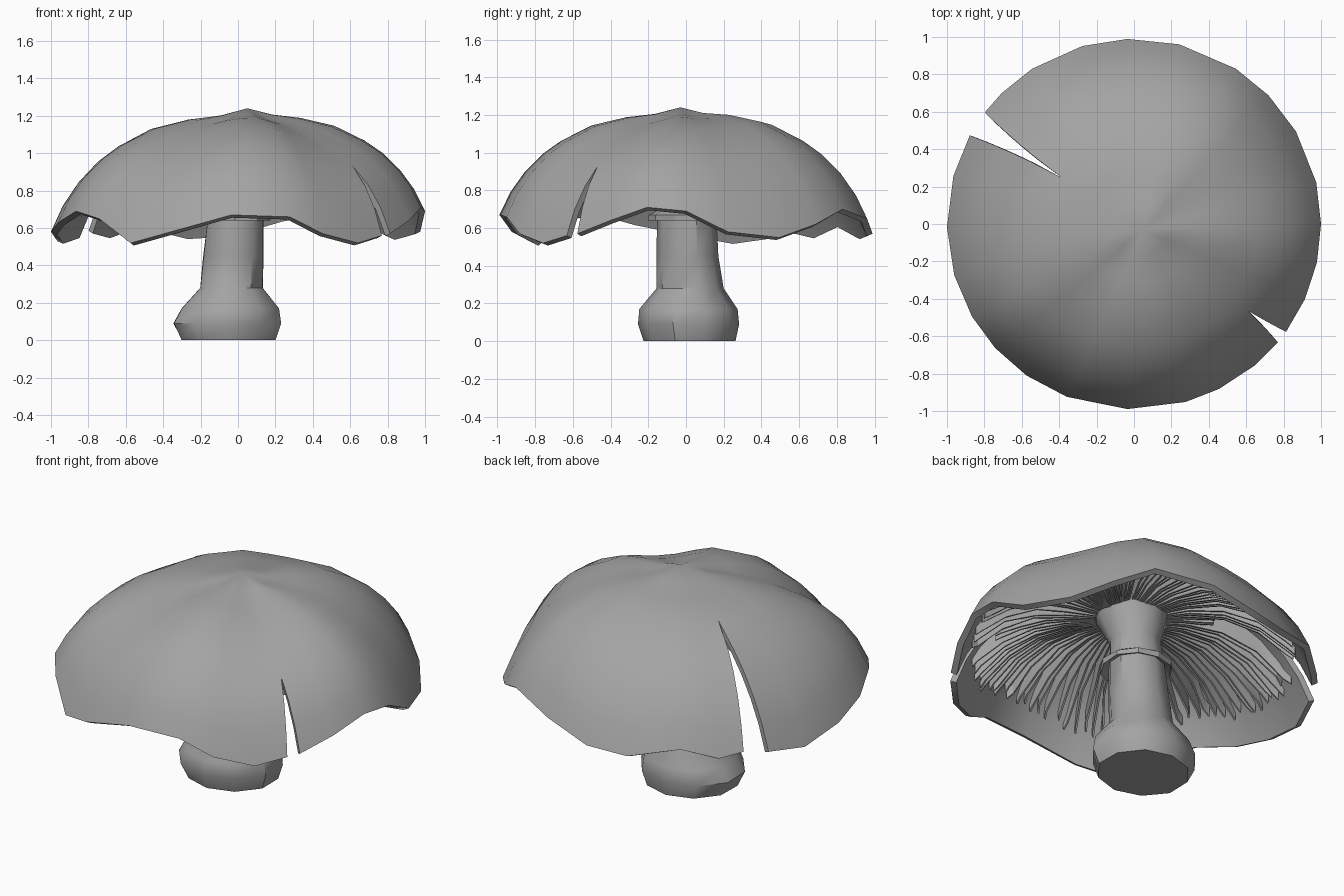
import bpy, bmesh, math, random
from math import cos, sin, exp, radians, pi

random.seed(4)
if "Cube" in bpy.data.objects:
    bpy.data.objects.remove(bpy.data.objects["Cube"])

grey = bpy.data.materials.new("mushroom grey")
grey.use_nodes = True
grey.diffuse_color = (0.37, 0.37, 0.37, 1)
grey.node_tree.nodes["Principled BSDF"].inputs["Base Color"].default_value = (0.37, 0.37, 0.37, 1)

# Wavy rim: angle in degrees and height
RIM = [(0, .69), (13, .58), (30, .55), (44, .62), (57, .7), (76, .65), (92, .57),
       (106, .555), (123, .62), (135, .56), (143, .585), (151.4, .56), (165, .53),
       (181, .58), (196, .63), (210, .69), (222, .65), (235, .52), (249, .58),
       (268, .67), (286, .66), (297, .57), (310, .52), (320.3, .56), (324.4, .57),
       (336, .64), (348, .71)]
# Dome profile: radius and fraction of the drop from apex to rim
DOME = [(0, 0), (.14, .06), (.3, .09), (.49, .165), (.66, .31), (.76, .43),
        (.86, .6), (.94, .79), (1, 1)]
# Soft hollows and swellings of the dome: direction and height change
SWELLS = [(322, -.04), (225, -.035), (50, .015)]
# Splits in the cap: start angle, end angle, inner radius
SPLITS = [(143, 151.4, .49), (320.3, 324.4, .76)]
APEX = 1.24


def lerp_table(table, v):
    for (a, p), (b, q) in zip(table, table[1:]):
        if a <= v <= b:
            return p + (q - p) * (v - a) / (b - a)
    return table[-1][1]


def height(angle, r):
    rim = lerp_table(RIM + [(360, RIM[0][1])], angle % 360)
    swell = sum(h * exp(-(((angle - a + 180) % 360 - 180) / 24) ** 2) for a, h in SWELLS)
    return APEX - lerp_table(DOME, r) * (APEX - rim) + swell * sin(pi * min(r, 1)) ** 2


def plan(angle, r):
    """Plan position; the apex sits slightly off centre."""
    t = radians(angle)
    return r * cos(t) + .05 * (1 - r), r * .99 * sin(t) - .03 * (1 - r)


def finish(name, bm, angle, thickness=0, offset=0):
    """Make the object, thicken it if it is a sheet, then shade it."""
    mesh = bpy.data.meshes.new(name)
    bm.to_mesh(mesh)
    bm.free()
    mesh.materials.append(grey)
    ob = bpy.data.objects.new(name, mesh)
    bpy.context.collection.objects.link(ob)
    bpy.ops.object.select_all(action='DESELECT')
    ob.select_set(True)
    bpy.context.view_layer.objects.active = ob
    if thickness:
        mod = ob.modifiers.new("thickness", 'SOLIDIFY')
        mod.thickness, mod.offset = thickness, offset
        bpy.ops.object.modifier_apply(modifier=mod.name)
    bpy.ops.object.shade_smooth_by_angle(angle=radians(angle))


# Cap: polar sheet whose split edges close up towards the inner radius
bm = bmesh.new()
columns = []
for angle, _ in RIM:
    column = []
    for r, _ in DOME:
        a = level = angle
        for start, end, tip in SPLITS:
            if angle in (start, end):
                mid = (start + end) / 2
                a = mid + (angle - mid) * max(0, (r - tip) / (1 - tip))
                level = angle if r > tip else mid
        column.append(bm.verts.new((*plan(a, r), height(level, r))))
    columns.append(column)
split_starts = [s[0] for s in SPLITS]
for i, (angle, _) in enumerate(RIM):
    if angle in split_starts:
        continue
    here, there = columns[i], columns[(i + 1) % len(columns)]
    for j in range(len(DOME) - 1):
        bm.faces.new((here[j], here[j + 1], there[j + 1], there[j]))
bmesh.ops.remove_doubles(bm, verts=bm.verts, dist=1e-4)
finish("cap", bm, 50, .035, -1)

# Gills: thin radial blades, kept clear of the splits
GILLS = 100
DEPTH = [(0, .25), (.16, .25), (.35, .2), (.55, .15), (.75, .115), (.84, .1), (.9, .06)]
bm = bmesh.new()
for k in range(GILLS):
    angle = k * 360 / GILLS + random.uniform(-.8, .8)
    outer = random.uniform(.85, .89)
    for start, end, tip in SPLITS:
        if start < angle < end:
            outer = tip - .02
    pairs = []
    for s in (0, .25, .5, .75, .95, 1):
        r = .16 + (outer - .16) * s
        a = angle + random.uniform(-.8, .8)
        x, y = plan(a, r)
        z = height(a, r * 1.03)
        pairs.append((bm.verts.new((x, y, z - .02)),
                      bm.verts.new((x, y, z - lerp_table(DEPTH, r)))))
    for (a, b), (c, d) in zip(pairs, pairs[1:]):
        bm.faces.new((a, b, d, c))
finish("gills", bm, 30, .01)


def loft(name, rings, sides, jitter, angle, close_ends):
    """Skin elliptical rings given as z, centre x, centre y, radius x, radius y."""
    bm = bmesh.new()
    loops = []
    for z, cx, cy, rx, ry in rings:
        loop = []
        for i in range(sides):
            t = 2 * pi * (i + .5) / sides
            k = 1 + random.uniform(-jitter, jitter)
            loop.append(bm.verts.new((cx + rx * k * cos(t), cy + ry * k * sin(t), z)))
        loops.append(loop)
    pairs = list(zip(loops, loops[1:]))
    if not close_ends:
        pairs.append((loops[-1], loops[0]))
    for low, high in pairs:
        for i in range(sides):
            j = (i + 1) % sides
            bm.faces.new((low[i], low[j], high[j], high[i]))
    if close_ends:
        bm.faces.new(loops[0][::-1])
        bm.faces.new(loops[-1])
    bmesh.ops.recalc_face_normals(bm, faces=bm.faces)
    finish(name, bm, angle)


# Stem: bulbous foot, straight shaft, flared top
loft("stem", [(0, -.05, .02, .26, .245), (.09, -.055, .015, .302, .272),
              (.17, -.04, .015, .27, .258), (.28, -.033, .02, .175, .178),
              (.45, -.024, .01, .168, .165), (.64, -.015, .005, .158, .157),
              (.8, -.01, 0, .145, .14), (.96, .01, -.01, .2, .2),
              (1.12, .03, -.02, .2, .2)], 10, .02, 38, True)

# Ring: small ragged collar around the shaft
loft("stem_ring", [(.7, -.015, 0, .14, .14), (.67, -.015, 0, .2, .2),
                   (.64, -.015, 0, .195, .195), (.66, -.015, 0, .14, .14)],
     10, .05, 30, False)
